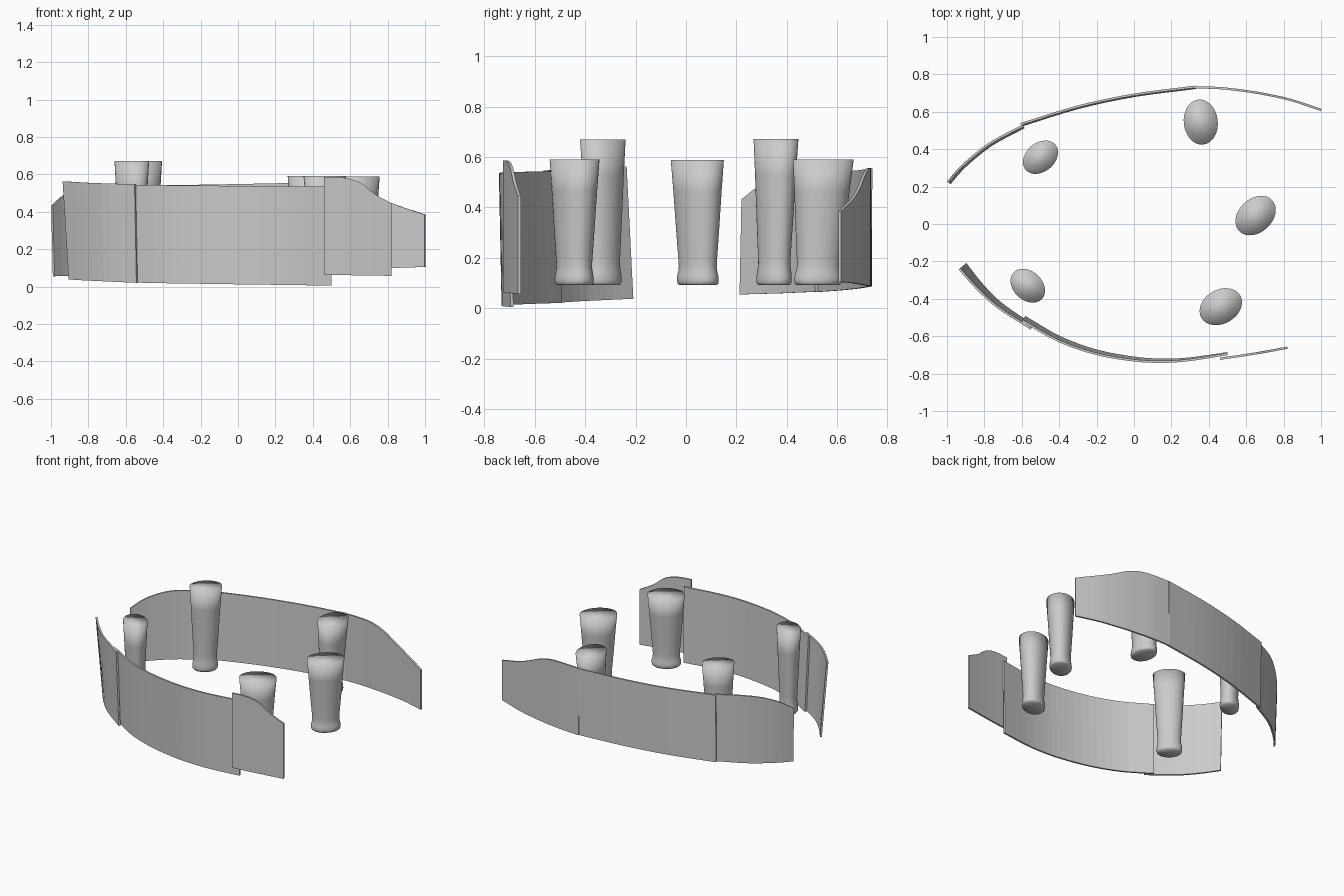
import bpy, bmesh
from math import cos, sin, tau, radians
from mathutils import Vector

if "Cube" in bpy.data.objects:
    bpy.data.objects.remove(bpy.data.objects["Cube"])


def spline(pts, n):
    """Catmull-Rom through the points, n steps per span"""
    P = [Vector(p) for p in pts]
    P = [P[0] * 2 - P[1]] + P + [P[-1] * 2 - P[-2]]
    out = []
    for i in range(1, len(P) - 2):
        a, b, c, d = P[i - 1:i + 3]
        for k in range(n):
            t = k / n
            out.append(0.5 * (2 * b + (c - a) * t + (2 * a - 5 * b + 4 * c - d) * t * t
                              + (3 * b - a - 3 * c + d) * t ** 3))
    return out + [P[-2]]


def finish(name, bm):
    bmesh.ops.recalc_face_normals(bm, faces=bm.faces)
    me = bpy.data.meshes.new(name)
    bm.to_mesh(me)
    bm.free()
    ob = bpy.data.objects.new(name, me)
    bpy.context.collection.objects.link(ob)
    return ob


def panel(name, plan, heights, lean=(0, 0), n=4, thick=0.012):
    """plan: (x, y) path; heights: (bottom, top) per point; lean: outward top shift at each end"""
    pts = list(zip(spline([(x, y, 0) for x, y in plan], n),
                   spline([(b, t, 0) for b, t in heights], n)))
    bm = bmesh.new()
    rings = []
    last = len(pts) - 1
    for i, (p, h) in enumerate(pts):
        tan = (pts[min(i + 1, last)][0] - pts[max(i - 1, 0)][0]).normalized()
        nor = Vector((-tan.y, tan.x, 0))
        if nor.y * p.y < 0:
            nor = -nor
        shift = lean[0] + (lean[1] - lean[0]) * i / last
        ring = []
        for z, s in ((h.x, -0.5), (h.y, 0.5)):
            for side in (s, -s):
                q = p + nor * (shift * s + thick * (0.5 if side > 0 else -0.5))
                ring.append(bm.verts.new((q.x, q.y, z)))
        rings.append(ring)
    for a, b in zip(rings, rings[1:]):
        for k in range(4):
            m = (k + 1) % 4
            bm.faces.new((a[k], a[m], b[m], b[k]))
    bm.faces.new(rings[0])
    bm.faces.new(rings[-1])
    return finish(name, bm)


# front wall: three overlapping panels
panel("front_left_panel", [(-.917, -.226), (-.83, -.33), (-.72, -.435), (-.545, -.552)],
      [(.038, .563), (.033, .557), (.028, .552), (.02, .547)], (.042, .018))
panel("front_middle_panel",
      [(-.59, -.507), (-.4, -.615), (-.2, -.686), (0, -.722), (.15, -.731), (.3, -.723), (.5, -.693)],
      [(.022, .545), (.018, .542), (.015, .54), (.012, .538), (.01, .537), (.008, .536), (.005, .536)],
      (.024, .004))
panel("front_right_panel",
      [(.46, -.72), (.56, -.706), (.65, -.692), (.73, -.678), (.82, -.661)],
      [(.062, .587), (.061, .583), (.06, .557), (.059, .495), (.057, .445)])

# back wall: three panels
panel("back_left_panel",
      [(-.99, .22), (-.93, .29), (-.85, .363), (-.75, .437), (-.59, .522)],
      [(.055, .433), (.057, .486), (.059, .523), (.062, .54), (.066, .54)], (.012, .01))
panel("back_middle_panel", [(-.605, .53), (-.3, .624), (0, .688), (.33, .731)],
      [(.065, .54), (.072, .543), (.079, .548), (.086, .555)], (.008, .006))
panel("back_right_panel",
      [(.32, .731), (.45, .727), (.55, .717), (.65, .703), (.75, .684), (.85, .66), (1, .61)],
      [(.086, .555), (.088, .556), (.09, .55), (.093, .522), (.096, .475), (.1, .435), (.105, .385)])


# oval columns, flared at the top with a waisted foot
PROFILE = [(0, .70), (.015, .77), (.04, .79), (.075, .775), (.11, .735),
           (.15, .715), (.22, .735), (.45, .815), (.75, .91), (1, 1)]


def column(name, x, y, top, major, minor, angle, base=(0, 0)):
    bm = bmesh.new()
    seg, z0 = 32, .092
    a = radians(angle)
    rings = []
    for t, r in PROFILE:
        cx, cy = x + base[0] * (1 - t), y + base[1] * (1 - t)
        ring = []
        for k in range(seg):
            u, v = major * r * cos(tau * k / seg), minor * r * sin(tau * k / seg)
            ring.append(bm.verts.new((cx + u * cos(a) - v * sin(a),
                                      cy + u * sin(a) + v * cos(a), z0 + t * (top - z0))))
        rings.append(ring)
    for p, q in zip(rings, rings[1:]):
        for k in range(seg):
            m = (k + 1) % seg
            bm.faces.new((p[k], p[m], q[m], q[k]))
    bm.faces.new(rings[0])
    bm.faces.new(rings[-1])
    for f in bm.faces:
        f.smooth = True
    return finish(name, bm)


column("back_left_column", -.50, .357, .672, .104, .077, 40, (0, -.008))
column("front_left_column", -.568, -.33, .67, .104, .077, -43, (0, .004))
column("back_right_column", .357, .545, .59, .121, .091, 96, (0, -.022))
column("right_column", .65, .045, .588, .121, .09, 43, (0, .002))
column("front_right_column", .464, -.442, .59, .12, .091, 30, (0, -.002))
